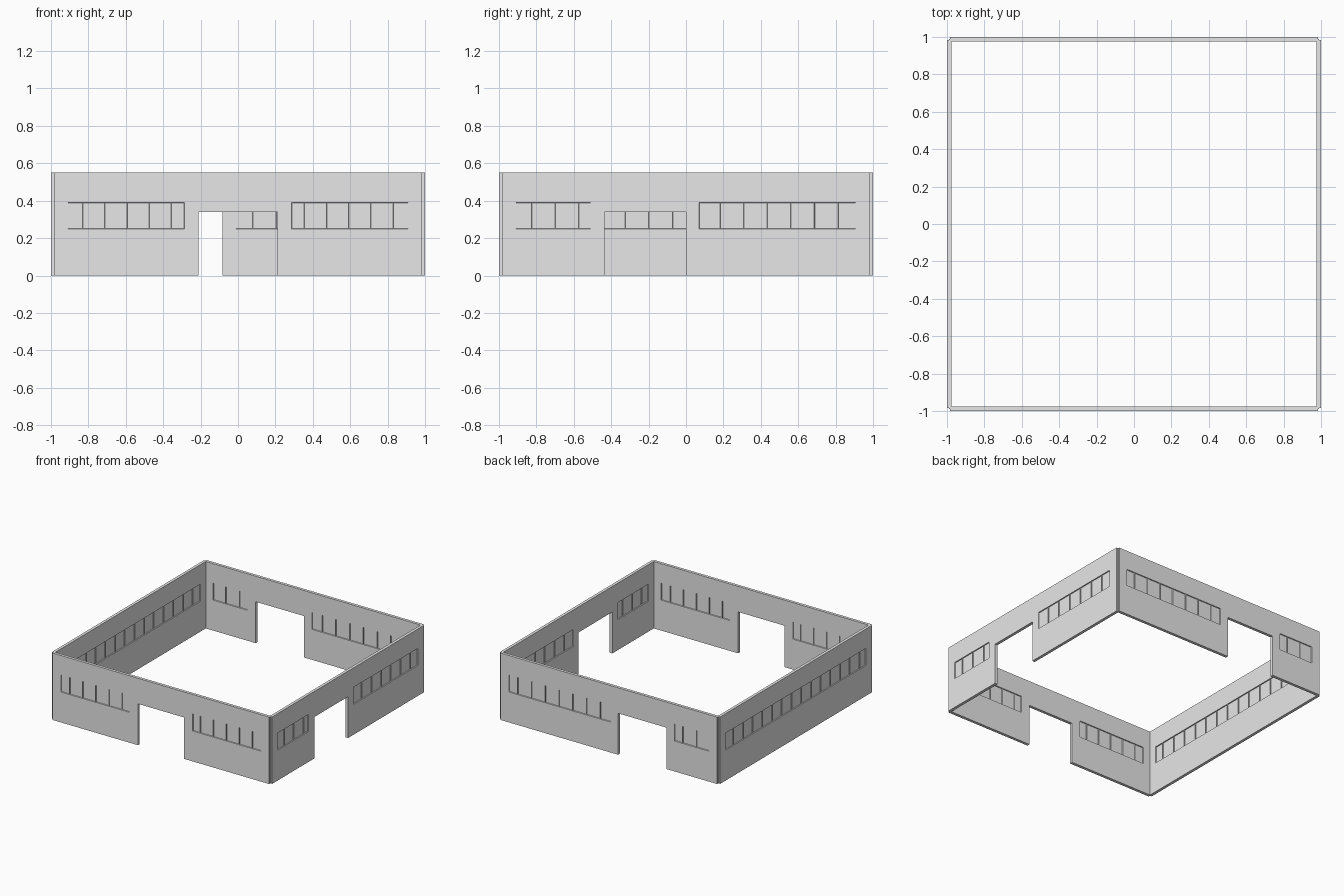
import bpy, bmesh, math
from mathutils import Matrix

if "Cube" in bpy.data.objects:
    bpy.data.objects.remove(bpy.data.objects["Cube"])

H = 0.55               # wall height
DOOR_TOP = 0.34
SILL, HEAD = 0.25, 0.39
T = 0.024              # wall thickness
END = 0.984            # half length of each wall

grey = bpy.data.materials.new("light_grey")
grey.diffuse_color = (0.8, 0.8, 0.8, 1)
grey.use_nodes = True
grey.node_tree.nodes["Principled BSDF"].inputs["Base Color"].default_value = grey.diffuse_color


def finish(name, bm):
    bmesh.ops.recalc_face_normals(bm, faces=bm.faces)
    me = bpy.data.meshes.new(name)
    bm.to_mesh(me)
    bm.free()
    me.materials.append(grey)
    ob = bpy.data.objects.new(name, me)
    bpy.context.collection.objects.link(ob)
    return ob


def wall(name, angle, door, bands, first, step):
    """Wall in the plane y = -1, turned about z; door and bands are x ranges."""
    xs = {-END, END}
    if door:
        xs.update(door)
    for a, b in bands:
        xs.update((a, b))
        xs.update(x for x in (first + step * k for k in range(20))
                  if a + 0.02 < x < b - 0.02)
    xs = sorted(xs)
    zs = [0, SILL, DOOR_TOP, HEAD, H]
    bm = bmesh.new()
    cache = {}

    def v(x, z):
        if (x, z) not in cache:
            cache[x, z] = bm.verts.new((x, -1, z))
        return cache[x, z]

    def quad(x0, x1, z0, z1):
        bm.faces.new([v(x0, z0), v(x1, z0), v(x1, z1), v(x0, z1)])

    # outer face, leaving the doorway open; panes are single tall cells
    panes = []
    for x0, x1 in zip(xs, xs[1:]):
        xm = (x0 + x1) / 2
        pane = any(a < xm < b for a, b in bands)
        for z0, z1 in zip(zs, zs[1:]):
            if door and door[0] < xm < door[1] and z1 <= DOOR_TOP:
                continue
            if pane and z0 in (SILL, DOOR_TOP):
                continue
            quad(x0, x1, z0, z1)
        if pane:
            panes.append(xm)
            pts = [v(x0, SILL), v(x1, SILL), v(x1, DOOR_TOP),
                   v(x1, HEAD), v(x0, HEAD), v(x0, DOOR_TOP)]
            bm.faces.new(pts)

    # thickness
    ext = bmesh.ops.extrude_face_region(bm, geom=bm.faces[:], use_keep_orig=True)
    bmesh.ops.translate(bm, vec=(0, T, 0), verts=[
        g for g in ext["geom"] if isinstance(g, bmesh.types.BMVert)])
    bmesh.ops.recalc_face_normals(bm, faces=bm.faces)

    # recessed panes on both sides, with slim mullions between them
    def is_pane(f):
        c = f.calc_center_bounds()
        return (abs(f.normal.y) > 0.9 and abs(c.z - (SILL + HEAD) / 2) < 0.005
                and any(abs(c.x - p) < 1e-4 for p in panes))
    bmesh.ops.inset_individual(bm, faces=[f for f in bm.faces if is_pane(f)],
                               thickness=0.002, depth=-0.008)
    bmesh.ops.dissolve_limit(bm, angle_limit=math.radians(1),
                             verts=bm.verts, edges=bm.edges)
    bm.transform(Matrix.Rotation(angle, 4, 'Z'))
    return finish(name, bm)


Q = math.pi / 2
wall("front_wall", 0, (-0.21, 0.21),
     [(-0.91, -0.287), (0.287, 0.91)], -0.83, 0.1185)
wall("right_wall", Q, (-0.437, 0.0),
     [(-0.91, -0.51), (0.07, 0.907)], -0.825, 0.126)
# back wall runs in the opposite direction, so its x ranges are mirrored
wall("back_wall", 2 * Q, (0.083, 0.523),
     [(-0.91, 0.012), (0.595, 0.91)], -0.83, 0.125)
wall("left_wall", -Q, None, [(-0.91, 0.91)], -0.81, 0.126)

# corner posts set slightly inside the wall faces
for i, name in enumerate(("front_left", "front_right", "back_right", "back_left")):
    bm = bmesh.new()
    bmesh.ops.create_cube(bm, size=1)
    lo, hi = 1 - T, 0.99
    bm.transform(Matrix.Rotation(i * Q, 4, 'Z')
                 @ Matrix.Translation((-(lo + hi) / 2, -(lo + hi) / 2, H / 2))
                 @ Matrix.Diagonal((hi - lo, hi - lo, H, 1)))
    finish(name + "_corner_post", bm)
